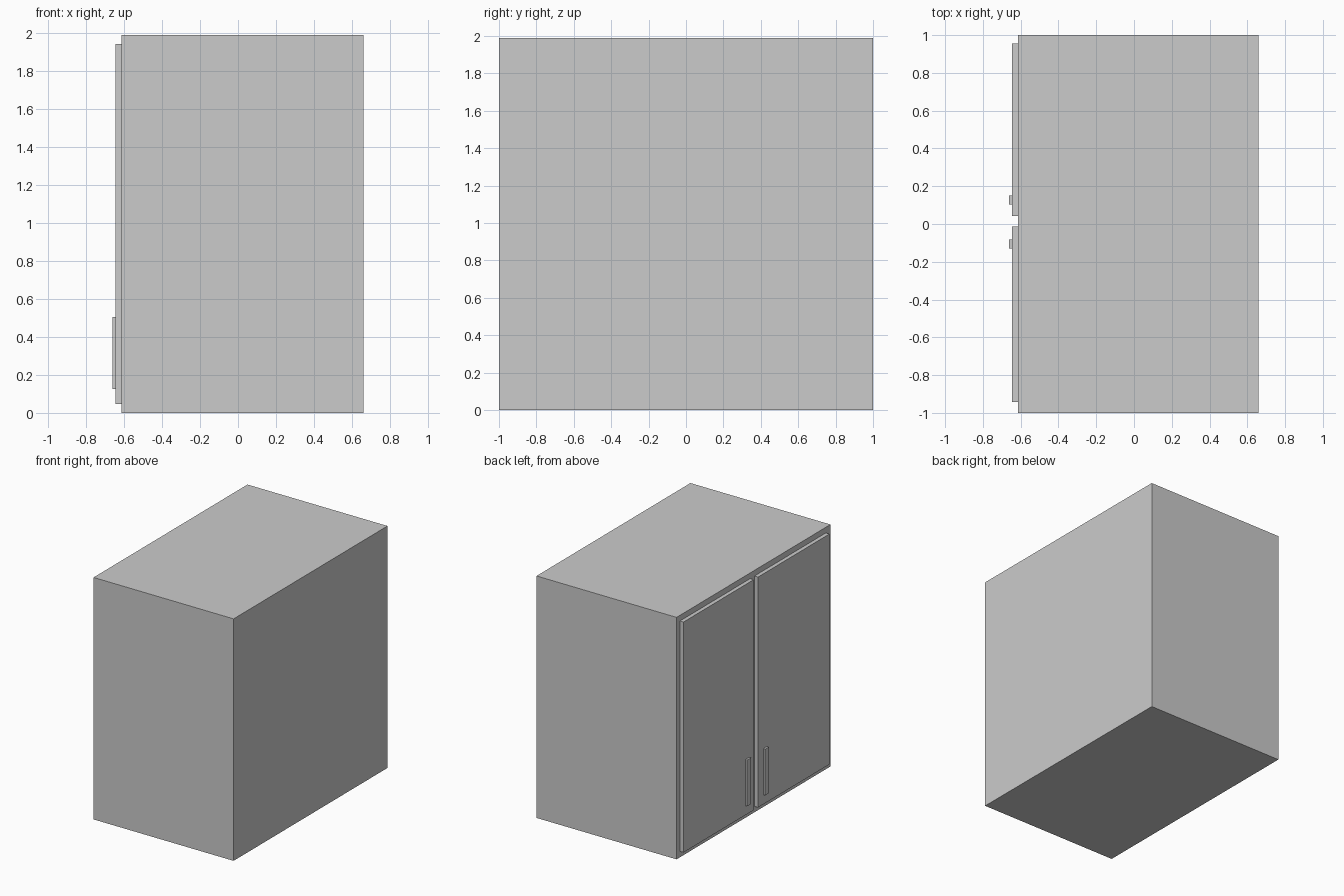
import bpy
import bmesh
from mathutils import Matrix, Vector

if "Cube" in bpy.data.objects:
    bpy.data.objects.remove(bpy.data.objects["Cube"])


def box(name, x, y, z):
    """Box from (min, max) ranges on each axis."""
    lo, hi = Vector((x[0], y[0], z[0])), Vector((x[1], y[1], z[1]))
    bm = bmesh.new()
    bmesh.ops.create_cube(bm, size=1, matrix=Matrix.Diagonal((*(hi - lo), 1)))
    mesh = bpy.data.meshes.new(name)
    bm.to_mesh(mesh)
    bm.free()
    obj = bpy.data.objects.new(name, mesh)
    obj.location = (lo + hi) / 2
    bpy.context.collection.objects.link(obj)
    return obj


BODY_X, DOOR_X, HANDLE_X = -0.614, -0.646, -0.662

# Cabinet carcass
box("cabinet_body", (BODY_X, 0.66), (-1, 1), (0, 1.99))

# Two doors on the -x side, each with a bar handle near the middle gap
for side, door_y, handle_y in (
    ("left", (0.043, 0.955), (0.102, 0.15)),
    ("right", (-0.942, -0.013), (-0.13, -0.082)),
):
    box(side + "_door", (DOOR_X, BODY_X), door_y, (0.048, 1.943))
    box(side + "_handle", (HANDLE_X, DOOR_X), handle_y, (0.125, 0.505))
